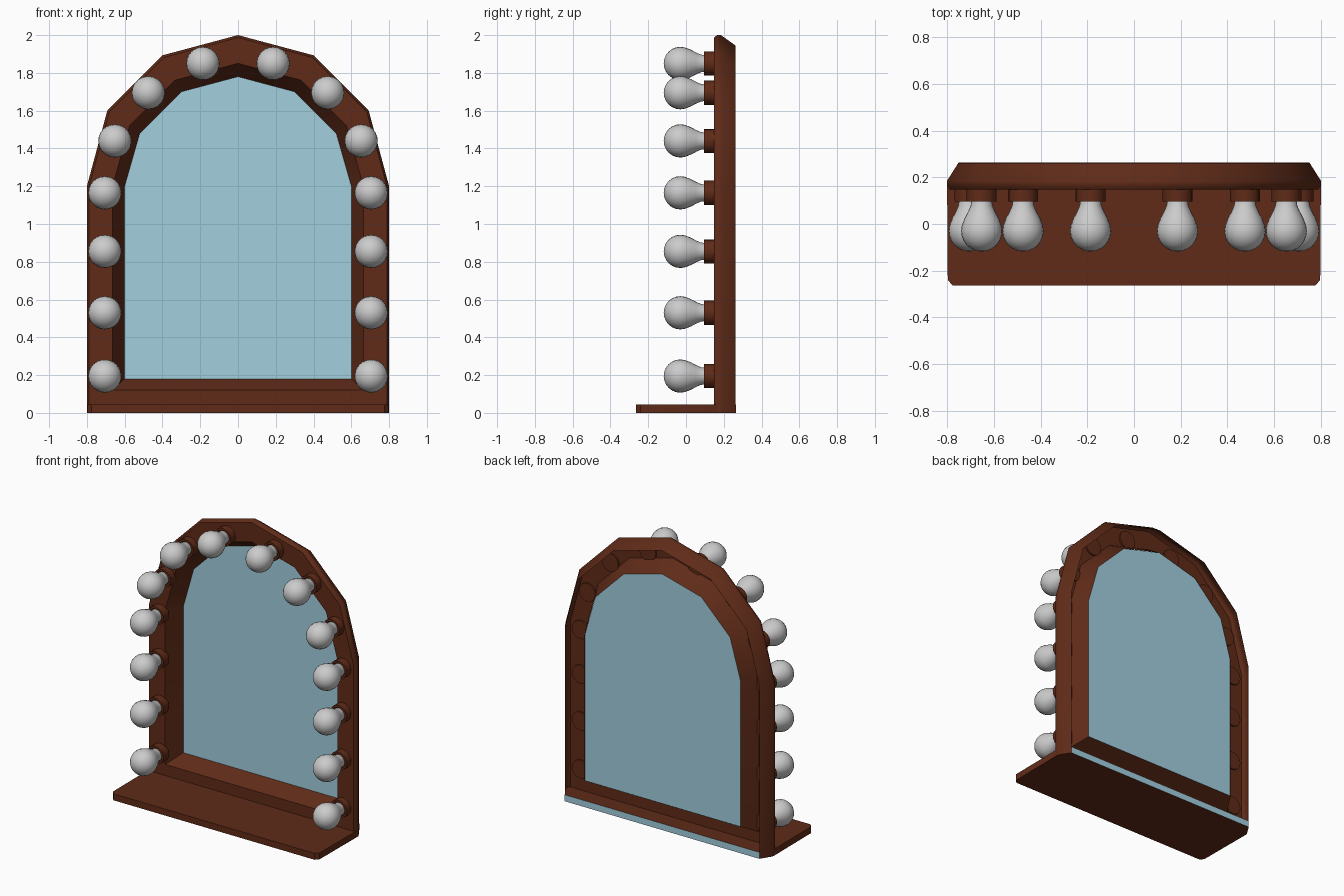
import bpy, bmesh, math

if "Cube" in bpy.data.objects:
    bpy.data.objects.remove(bpy.data.objects["Cube"])


def material(name, rgb):
    m = bpy.data.materials.new(name)
    m.diffuse_color = (*rgb, 1)
    m.use_nodes = True
    m.node_tree.nodes["Principled BSDF"].inputs["Base Color"].default_value = m.diffuse_color
    return m


WOOD = material("dark_wood", (0.115, 0.024, 0.009))
GLASS = material("mirror_glass", (0.36, 0.63, 0.74))


def finish(name, bm, mats=(), angle=40, recalc=True):
    if recalc:
        bmesh.ops.recalc_face_normals(bm, faces=bm.faces)
    me = bpy.data.meshes.new(name)
    bm.to_mesh(me)
    bm.free()
    for m in mats:
        me.materials.append(m)
    ob = bpy.data.objects.new(name, me)
    bpy.context.collection.objects.link(ob)
    bpy.ops.object.select_all(action='DESELECT')
    ob.select_set(True)
    bpy.context.view_layer.objects.active = ob
    bpy.ops.object.shade_smooth_by_angle(angle=math.radians(angle))
    return ob


def mirrored(half):
    """Close a right-half outline (bottom to apex) across x = 0."""
    return half + [(-x, z) for x, z in reversed(half[:-1])]


def lathe(profile, centre, sides, bm):
    """Revolve (radius, y) pairs around an axis parallel to y."""
    cx, cz = centre
    rings = []
    for r, y in profile:
        if r == 0:
            rings.append([bm.verts.new((cx, y, cz))] * sides)
        else:
            rings.append([bm.verts.new((cx + r * math.cos(2 * math.pi * i / sides), y,
                                        cz + r * math.sin(2 * math.pi * i / sides)))
                          for i in range(sides)])
    for a, b in zip(rings, rings[1:]):
        for i in range(sides):
            j = (i + 1) % sides
            bm.faces.new(list(dict.fromkeys((a[i], a[j], b[j], b[i]))))


outer = mirrored([(0.8, 0), (0.8, 1.2), (0.692, 1.6), (0.4, 1.893), (0, 2.0)])
inner = mirrored([(0.6, 0.18), (0.6, 1.2), (0.52, 1.48), (0.3, 1.7), (0, 1.78)])

# Arched frame: open-backed shell, section is (blend outer->inner, depth)
section = [(0.25, 0.262), (0, 0.185), (0, 0.165), (0.06, 0.147), (0.68, 0.147), (1, 0.258)]
bm = bmesh.new()
rings = [[bm.verts.new((a[0] + (b[0] - a[0]) * t, y, a[1] + (b[1] - a[1]) * t))
          for a, b in zip(outer, inner)] for t, y in section]
n = len(outer)
for a, b in zip(rings, rings[1:]):
    for i in range(n):
        j = (i + 1) % n
        bm.faces.new((a[i], a[j], b[j], b[i]))
finish("arched_frame", bm, [WOOD])

# Mirror pane filling the opening near the back
bm = bmesh.new()
bm.faces.new([bm.verts.new((x, 0.256, z)) for x, z in inner])
finish("mirror_pane", bm, [GLASS], recalc=False)

# Shelf with clipped corners and a pale back edge
half = [(0.775, -0.264), (0.797, -0.24), (0.8, 0.185), (0.75, 0.264)]
outline = half + [(-x, y) for x, y in reversed(half)]
bm = bmesh.new()
base = bm.faces.new([bm.verts.new((x, y, 0)) for x, y in outline])
top = bmesh.ops.extrude_face_region(bm, geom=[base])["geom"]
bmesh.ops.translate(bm, vec=(0, 0, 0.045), verts=[g for g in top if isinstance(g, bmesh.types.BMVert)])
for f in bm.faces:
    if all(v.co.y > 0.26 for v in f.verts):
        f.material_index = 1
finish("shelf", bm, [WOOD, GLASS])

# Bulbs and sockets around the arch
spots = [(0.705, 0.195), (0.705, 0.53), (0.705, 0.855), (0.705, 1.165),
         (0.652, 1.44), (0.475, 1.695), (0.186, 1.85)]
R, CY = 0.088, -0.03
bulb = [(0, CY - R)]
bulb += [(R * math.sin(math.radians(a)), CY - R * math.cos(math.radians(a)))
         for a in range(15, 106, 15)]
bulb += [(0.073, 0.025), (0.058, 0.053), (0.047, 0.078), (0.043, 0.105), (0, 0.105)]
socket = [(0, 0.105), (0.046, 0.105), (0.05, 0.096), (0.064, 0.096), (0.064, 0.158), (0, 0.158)]
for side, sign in (("right", 1), ("left", -1)):
    for k, (x, z) in enumerate(spots, 1):
        bm = bmesh.new()
        lathe(bulb, (sign * x, z), 24, bm)
        finish(f"bulb_{side}_{k}", bm)
        bm = bmesh.new()
        lathe(socket, (sign * x, z), 16, bm)
        finish(f"socket_{side}_{k}", bm, [WOOD])
